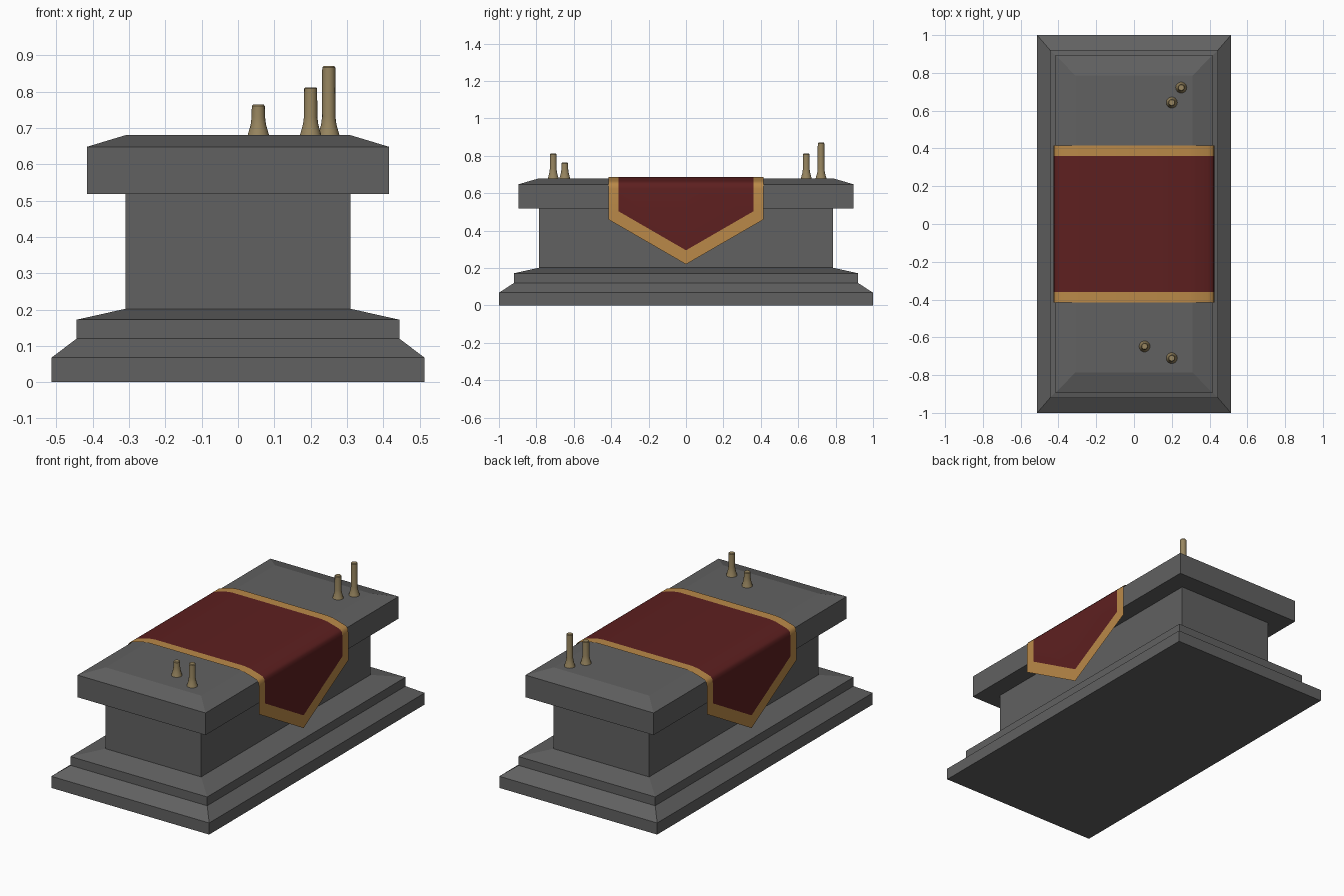
import bpy, bmesh, math

if "Cube" in bpy.data.objects:
    bpy.data.objects.remove(bpy.data.objects["Cube"])


def material(name, rgb):
    m = bpy.data.materials.new(name)
    m.diffuse_color = (*rgb, 1)
    m.use_nodes = True
    m.node_tree.nodes["Principled BSDF"].inputs["Base Color"].default_value = m.diffuse_color
    return m


stone = material("grey stone", (0.12, 0.12, 0.12))
red = material("dark red cloth", (0.11, 0.014, 0.014))
gold = material("gold trim", (0.49, 0.25, 0.065))
wax = material("tan wax", (0.31, 0.235, 0.115))


def finish(name, bm, mats, smooth=None):
    bmesh.ops.recalc_face_normals(bm, faces=bm.faces[:])
    me = bpy.data.meshes.new(name)
    bm.to_mesh(me)
    bm.free()
    for m in mats:
        me.materials.append(m)
    ob = bpy.data.objects.new(name, me)
    bpy.context.collection.objects.link(ob)
    if smooth:
        bpy.ops.object.select_all(action='DESELECT')
        ob.select_set(True)
        bpy.context.view_layer.objects.active = ob
        bpy.ops.object.shade_smooth_by_angle(angle=math.radians(smooth))
    return ob


def loft(bm, rings):
    # join equal-sized rings of points and cap both ends
    rows = [[bm.verts.new(p) for p in r] for r in rings]
    n = len(rows[0])
    for a, b in zip(rows, rows[1:]):
        for i in range(n):
            j = (i + 1) % n
            bm.faces.new((a[i], a[j], b[j], b[i]))
    bm.faces.new(rows[0][::-1])
    bm.faces.new(rows[-1])


# Stone altar: stacked rectangles (half width, half length, height)
levels = [(0.513, 1.0, 0), (0.513, 1.0, 0.068), (0.444, 0.92, 0.12),
          (0.444, 0.92, 0.172), (0.31, 0.785, 0.202), (0.31, 0.785, 0.518),
          (0.416, 0.895, 0.518), (0.416, 0.895, 0.648), (0.31, 0.785, 0.68)]
bm = bmesh.new()
loft(bm, [[(-x, -y, z), (x, -y, z), (x, y, z), (-x, y, z)] for x, y, z in levels])
finish("stone_altar", bm, [stone])

# Altar cloth: thin sheet over the top with pointed ends and a gold border
HALF, INNER, SLOPE = 0.415, 0.36, 0.578
columns = [-HALF, -INNER, 0, INNER, HALF]
drape = [(0.29, 0.687), (0.33, 0.682), (0.39, 0.665), (0.413, 0.657),
         (0.423, 0.645), (0.426, 0.625)]


def hang(side):
    rows = [[(side * x, y, z) for y in columns] for x, z in drape]
    rows.append([(side * 0.426, y, 0.295 + SLOPE * min(abs(y), INNER)) for y in columns])
    rows.append([(side * 0.426, y, 0.22 + SLOPE * abs(y)) for y in columns])
    return rows


bm = bmesh.new()
grid = [[bm.verts.new(p) for p in row] for row in hang(-1)[::-1] + hang(1)]
last = len(grid) - 2
for r in range(last + 1):
    for c in range(4):
        f = bm.faces.new((grid[r][c], grid[r + 1][c], grid[r + 1][c + 1], grid[r][c + 1]))
        f.material_index = 1 if c in (0, 3) or r in (0, last) else 0
finish("altar_cloth", bm, [red, gold], 60)

# Candles with melted, flared feet
for i, (cx, cy, top) in enumerate([(0.25, 0.722, 0.87), (0.20, 0.643, 0.812),
                                   (0.056, -0.648, 0.764), (0.20, -0.71, 0.812)]):
    profile = [(0.030, 0.678), (0.026, 0.692), (0.021, 0.71), (0.0185, 0.73),
               (0.018, top - 0.004), (0.015, top)]
    bm = bmesh.new()
    loft(bm, [[(cx + r * math.cos(k * math.tau / 14), cy + r * math.sin(k * math.tau / 14), z)
               for k in range(14)] for r, z in profile])
    finish(f"candle_{i + 1}", bm, [wax], 35)
